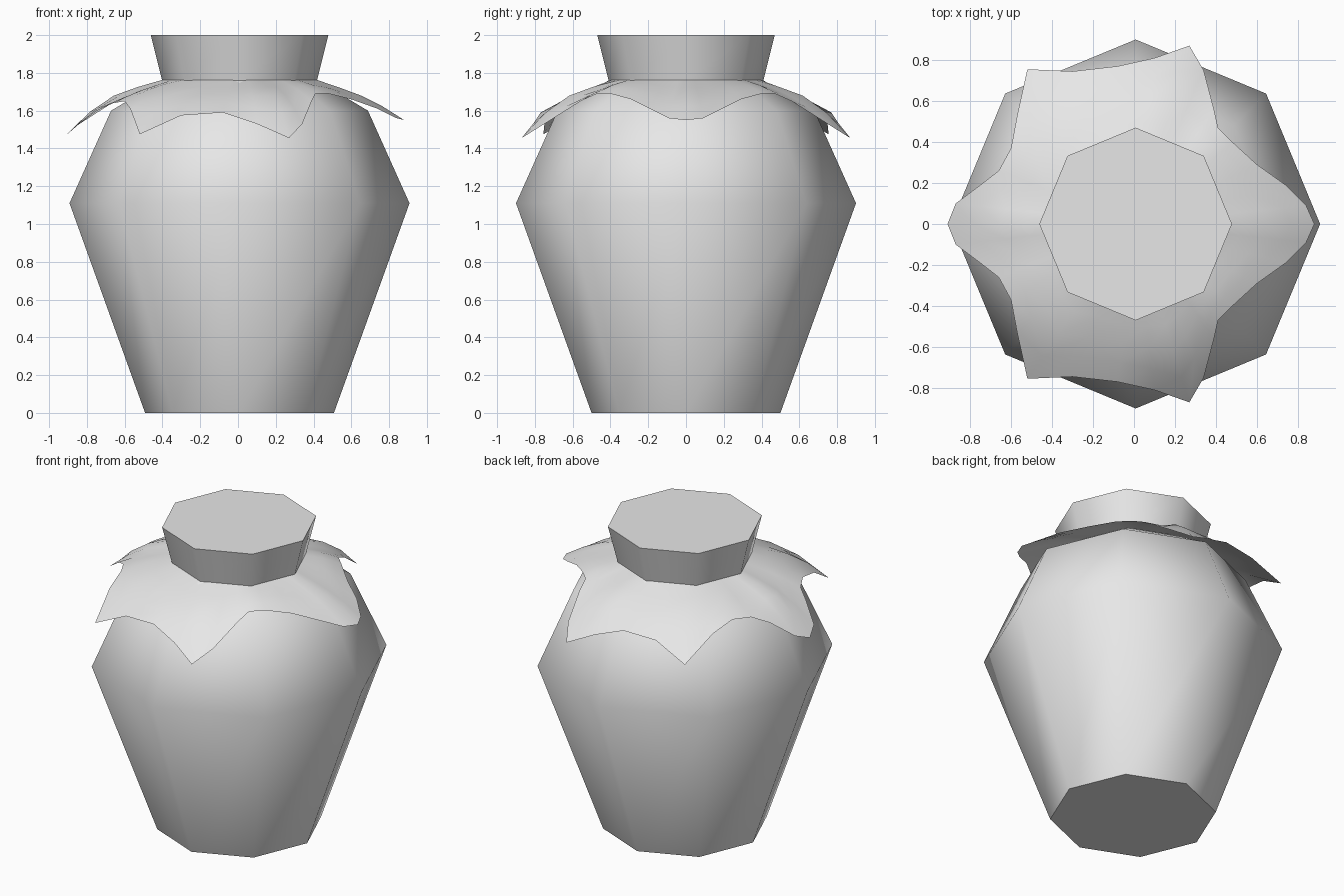
import bpy, math

CENTRE_X = 0.008
SIDES = 8

old = bpy.data.objects.get("Cube")
if old:
    bpy.data.objects.remove(old, do_unlink=True)


def make_material(name, colour):
    mat = bpy.data.materials.new(name)
    mat.use_nodes = True
    mat.diffuse_color = colour
    mat.node_tree.nodes["Principled BSDF"].inputs["Base Color"].default_value = colour
    return mat


def make_object(name, verts, faces, mat, angle):
    mesh = bpy.data.meshes.new(name)
    mesh.from_pydata(verts, [], faces)
    mesh.materials.append(mat)
    obj = bpy.data.objects.new(name, mesh)
    bpy.context.collection.objects.link(obj)
    bpy.ops.object.select_all(action="DESELECT")
    obj.select_set(True)
    bpy.context.view_layer.objects.active = obj
    bpy.ops.object.shade_smooth_by_angle(angle=math.radians(angle))
    return obj


def bridge(rows, count):
    """Quads between stacked closed rings of equal length."""
    return [(r * count + i, r * count + (i + 1) % count,
             (r + 1) * count + (i + 1) % count, (r + 1) * count + i)
            for r in range(rows - 1) for i in range(count)]


grey = make_material("plain grey", (0.8, 0.8, 0.8, 1))

# Jar: eight-sided turned profile (radius, height) with flat caps
profile = [(0.5, 0), (0.9, 1.11), (0.68, 1.6), (0.41, 1.76), (0.47, 2)]
verts = []
for radius, z in profile:
    for i in range(SIDES):
        a = math.tau * i / SIDES
        verts.append((CENTRE_X + radius * math.cos(a), radius * math.sin(a), z))
faces = bridge(len(profile), SIDES)
faces.append(tuple(reversed(range(SIDES))))
faces.append(tuple(range(len(verts) - SIDES, len(verts))))
make_object("jar_body", verts, faces, grey, 60)

# Cloth collar: half of the hem from right tip to left tip, mirrored in y
hem = [(0.88, 0, 1.55), (0.84, 0.09, 1.56), (0.74, 0.19, 1.61), (0.6, 0.29, 1.66),
       (0.48, 0.4, 1.69), (0.41, 0.47, 1.69), (0.39, 0.56, 1.65), (0.34, 0.75, 1.53),
       (0.27, 0.87, 1.455), (0.1, 0.81, 1.53), (-0.08, 0.77, 1.59), (-0.3, 0.745, 1.575),
       (-0.52, 0.755, 1.475), (-0.57, 0.53, 1.61), (-0.6, 0.37, 1.65),
       (-0.66, 0.26, 1.64), (-0.75, 0.19, 1.6), (-0.87, 0.1, 1.51), (-0.91, 0, 1.47)]
hem += [(x, -y, z) for x, y, z in reversed(hem[1:-1])]


def neck_point(x, y):
    """Point on the octagonal neck in the direction of a hem point."""
    a = math.atan2(y, x - CENTRE_X)
    step = math.tau / SIDES
    r = 0.412 * math.cos(step / 2) / math.cos(a % step - step / 2)
    return CENTRE_X + r * math.cos(a), r * math.sin(a), 1.762


ROWS = 5
verts = []
for row in range(ROWS):
    t = row / (ROWS - 1)
    for x, y, z in hem:
        nx, ny, nz = neck_point(x, y)
        bulge = max(0.01, (1.6 - z) / 2) * math.sin(math.pi * t ** 1.2)
        verts.append((nx + (x - nx) * t, ny + (y - ny) * t, nz + (z - nz) * t + bulge))
faces = [tuple(reversed(f)) for f in bridge(ROWS, len(hem))]
make_object("cloth_collar", verts, faces, grey, 60)
